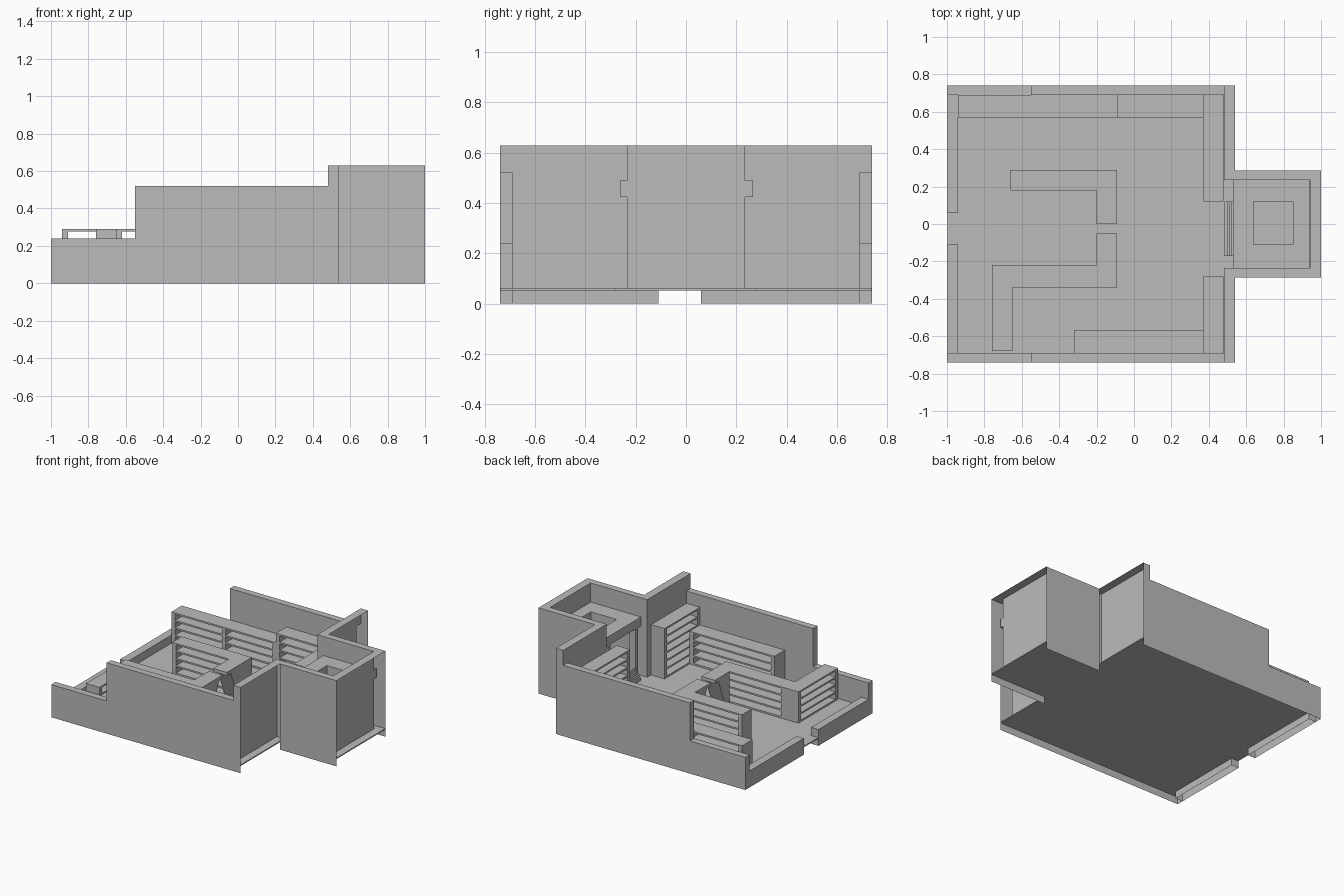
import bpy, bmesh
from mathutils import Vector

cube = bpy.data.objects.get("Cube")
if cube:
    bpy.data.objects.remove(cube, do_unlink=True)

GREY = (0.5, 0.5, 0.5, 1)
mat = bpy.data.materials.new("plain grey")
mat.use_nodes = True
mat.diffuse_color = GREY
mat.node_tree.nodes["Principled BSDF"].inputs["Base Color"].default_value = GREY

FLOOR, TALL, MID, LOW = 0.06, 0.63, 0.52, 0.24


def finish(name, bm):
    mesh = bpy.data.meshes.new(name)
    bm.to_mesh(mesh)
    bm.free()
    mesh.materials.append(mat)
    obj = bpy.data.objects.new(name, mesh)
    bpy.context.collection.objects.link(obj)


def poly(bm, pts):
    bm.faces.new([bm.verts.new(p) for p in pts])


def sweep(bm, path, offset):
    """Sheet made by pushing a path along an offset."""
    off = Vector(offset)
    for a, b in zip(path, path[1:]):
        a, b = Vector(a), Vector(b)
        poly(bm, [a, b, b + off, a + off])


def box(bm, x0, x1, y0, y1, z0, z1):
    verts = bmesh.ops.create_cube(bm, size=1)["verts"]
    for v in verts:
        v.co = ((x0 + x1) / 2 + v.co.x * (x1 - x0),
                (y0 + y1) / 2 + v.co.y * (y1 - y0),
                (z0 + z1) / 2 + v.co.z * (z1 - z0))


def shelf(name, x0, x1, y0, y1, top, axis, levels, bays=1, panel=0.03, board=0.012):
    """Open shelf unit: uprights along one axis, evenly stacked boards."""
    bm = bmesh.new()
    lo, hi = (x0, x1) if axis == "x" else (y0, y1)
    for i in range(bays + 1):
        p = lo + (hi - lo - panel) * i / bays
        if axis == "x":
            box(bm, p, p + panel, y0, y1, FLOOR, top - board)
        else:
            box(bm, x0, x1, p, p + panel, FLOOR, top - board)
    for i in range(levels + 1):
        z = FLOOR + (top - FLOOR - board) * i / levels
        box(bm, x0, x1, y0, y1, z, z + board)
    finish(name, bm)


# Hollow long walls: outer sheet, inner sheet and stepped cap
for s, name in ((-1, "front_wall"), (1, "back_wall")):
    bm = bmesh.new()
    steps = [(-1, LOW), (-0.55, LOW), (-0.55, MID), (0.48, MID)]
    outer = [(-1, 0)] + steps + [(0.48, TALL), (0.54, TALL), (0.54, 0)]
    inner = [(-1, FLOOR)] + steps + [(0.48, FLOOR)]
    poly(bm, [(x, s * 0.74, z) for x, z in outer])
    poly(bm, [(x, s * 0.69, z) for x, z in inner])
    sweep(bm, [(x, s * 0.74, z) for x, z in outer[:6]], (0, -s * 0.05, 0))
    finish(name, bm)

# Hollow end walls and alcove walls, open on the outer end
for s, name in ((-1, "front_alcove_wall"), (1, "back_alcove_wall")):
    bm = bmesh.new()
    sweep(bm, [(0.48, s * 0.69, FLOOR), (0.48, s * 0.235, FLOOR),
               (0.94, s * 0.235, FLOOR), (0.94, 0, FLOOR)], (0, 0, TALL - FLOOR))
    sweep(bm, [(0.54, s * 0.285, 0), (1, s * 0.285, 0)], (0, 0, TALL))
    sweep(bm, [(0.48, s * 0.74, TALL), (0.48, s * 0.235, TALL)], (0.06, 0, 0))
    sweep(bm, [(0.54, s * 0.285, TALL), (1, s * 0.285, TALL)], (0, -s * 0.05, 0))
    sweep(bm, [(0.94, s * 0.235, TALL), (0.94, 0, TALL)], (0.06, 0, 0))
    finish(name, bm)

# Low entrance wall with a doorway, open underneath
bm = bmesh.new()
for y0, y1 in ((-0.69, -0.11), (0.06, 0.69)):
    box(bm, -1, -0.94, y0, y1, 0, 0.12)
bmesh.ops.delete(bm, geom=[f for f in bm.faces if f.calc_center_median().z < 0.01],
                 context="FACES_ONLY")
finish("entrance_wall", bm)

# Floor
bm = bmesh.new()
box(bm, -0.998, 0.538, -0.738, 0.738, FLOOR - 0.008, FLOOR)
box(bm, 0.538, 0.998, -0.283, 0.283, FLOOR - 0.008, FLOOR)
finish("floor", bm)

# Shelves along the walls
shelf("back_low_shelf", -0.94, -0.09, 0.57, 0.69, 0.29, "x", 4, 2)
shelf("back_tall_shelf", -0.09, 0.37, 0.57, 0.69, 0.36, "x", 5)
shelf("front_shelf", -0.32, 0.37, -0.69, -0.57, 0.30, "x", 4)
shelf("end_shelf_back", 0.37, 0.479, 0.12, 0.69, 0.43, "y", 6)
shelf("end_shelf_front", 0.37, 0.479, -0.69, -0.28, 0.43, "y", 6)

# Free-standing shelves in the middle
shelf("island_shelf_back", -0.66, -0.09, 0.18, 0.29, 0.29, "x", 4)
shelf("island_shelf_front", -0.65, -0.09, -0.34, -0.22, 0.29, "x", 4)
shelf("island_shelf_side", -0.76, -0.65, -0.68, -0.22, 0.29, "y", 4)

# Counter ends with a slanted support
for name, root, tip in (("counter_back", 0.18, 0.0), ("counter_front", -0.22, -0.05)):
    bm = bmesh.new()
    box(bm, -0.20, -0.09, min(root, tip), max(root, tip), 0.265, 0.29)
    foot, knee = root + (tip - root) * 0.3, root + (tip - root) * 0.75
    side = [(root, FLOOR), (foot, FLOOR), (knee, 0.265), (root, 0.265)]
    for x in (-0.20, -0.09):
        poly(bm, [(x, y, z) for y, z in side])
    sweep(bm, [(-0.20, y, z) for y, z in side + side[:1]], (0.11, 0, 0))
    bmesh.ops.remove_doubles(bm, verts=bm.verts, dist=0.0001)
    bmesh.ops.recalc_face_normals(bm, faces=bm.faces)
    finish(name, bm)

# Alcove counter ring on two posts
bm = bmesh.new()
for x0, x1, y0, y1 in ((0.53, 0.64, -0.262, 0.267), (0.85, 0.939, -0.262, 0.267),
                       (0.64, 0.85, -0.262, -0.11), (0.64, 0.85, 0.12, 0.267)):
    box(bm, x0, x1, y0, y1, 0.425, 0.49)
for y in (-0.20, 0.12):
    box(bm, 0.53, 0.58, y, y + 0.03, FLOOR, 0.425)
finish("alcove_counter", bm)

# Small steps at the alcove
bm = bmesh.new()
for i in range(4):
    box(bm, 0.485 + 0.012 * i, 0.533, -0.17, 0.12, FLOOR + 0.02 * i, FLOOR + 0.02 * (i + 1))
finish("alcove_steps", bm)
